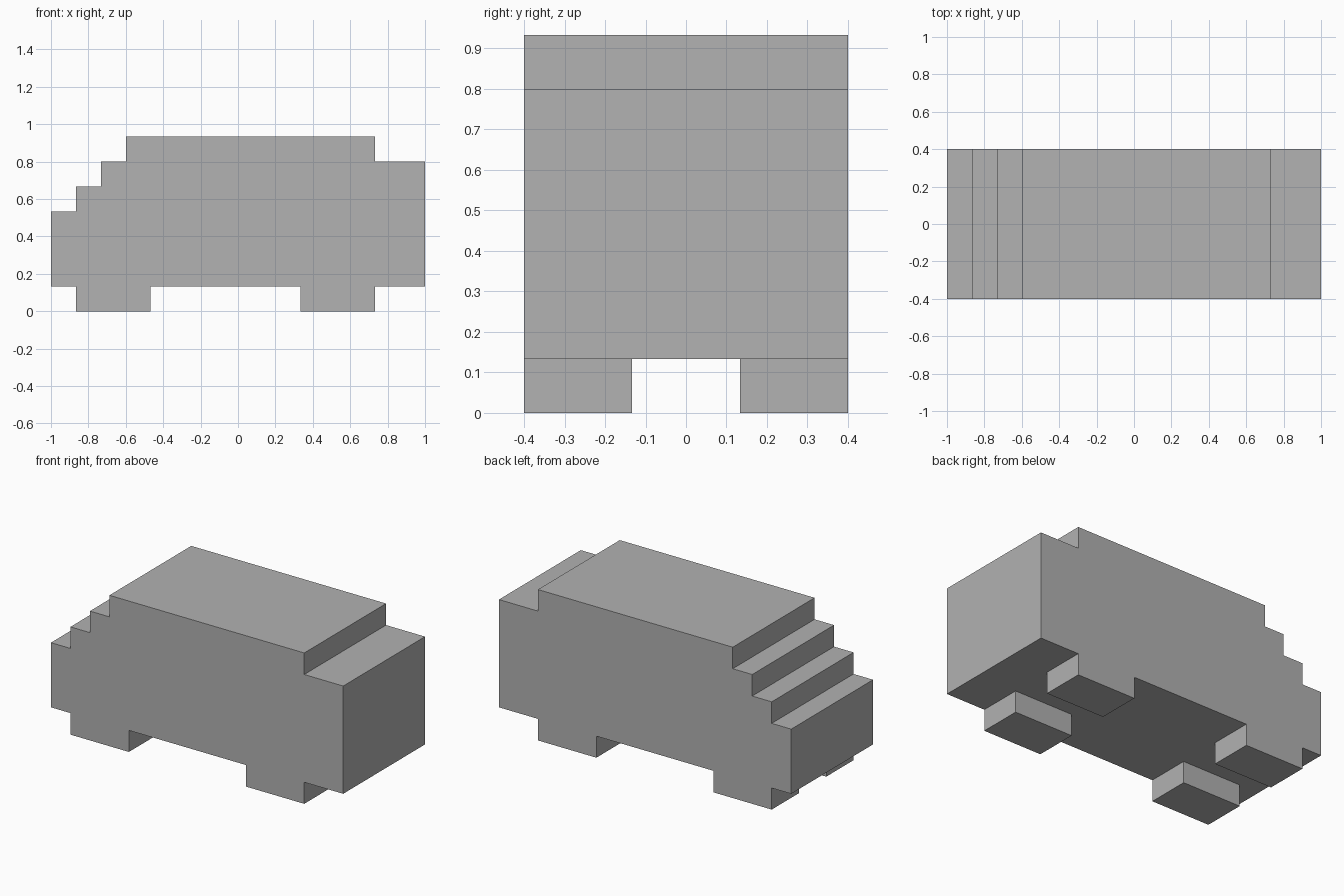
import bpy
import bmesh
from mathutils import Vector

cube = bpy.data.objects.get("Cube")
if cube:
    bpy.data.objects.remove(cube, do_unlink=True)

U = 2 / 15          # one block
HALF_LENGTH = 7.5   # in blocks
HALF_WIDTH = 3

grey = bpy.data.materials.new("plain grey")
grey.use_nodes = True
colour = (0.445, 0.445, 0.445, 1)
grey.diffuse_color = colour
grey.node_tree.nodes["Principled BSDF"].inputs["Base Color"].default_value = colour


def extrude_profile(name, profile, y_min, y_max):
    """Extrude a side profile (x, z in blocks) from y_min to y_max."""
    bm = bmesh.new()
    verts = [bm.verts.new(Vector((x - HALF_LENGTH, y_min, z)) * U) for x, z in profile]
    face = bm.faces.new(verts)
    result = bmesh.ops.extrude_face_region(bm, geom=[face])
    moved = [g for g in result["geom"] if isinstance(g, bmesh.types.BMVert)]
    bmesh.ops.translate(bm, verts=moved, vec=(0, (y_max - y_min) * U, 0))
    bmesh.ops.recalc_face_normals(bm, faces=bm.faces)
    mesh = bpy.data.meshes.new(name)
    bm.to_mesh(mesh)
    bm.free()
    mesh.materials.append(grey)
    obj = bpy.data.objects.new(name, mesh)
    bpy.context.collection.objects.link(obj)
    return obj


# Stepped body: stairs at the -x end, one low step at the +x end
body = [(0, 1), (15, 1), (15, 6), (13, 6), (13, 7), (3, 7),
        (3, 6), (2, 6), (2, 5), (1, 5), (1, 4), (0, 4)]
extrude_profile("body", body, -HALF_WIDTH, HALF_WIDTH)

# Four block wheels, flush with the body sides
for end, x in (("right", 1), ("left", 10)):
    for side, y in (("front", -HALF_WIDTH), ("back", 1)):
        block = [(x, 0), (x + 3, 0), (x + 3, 1), (x, 1)]
        extrude_profile(f"{side}_{end}_wheel", block, y, y + 2)
